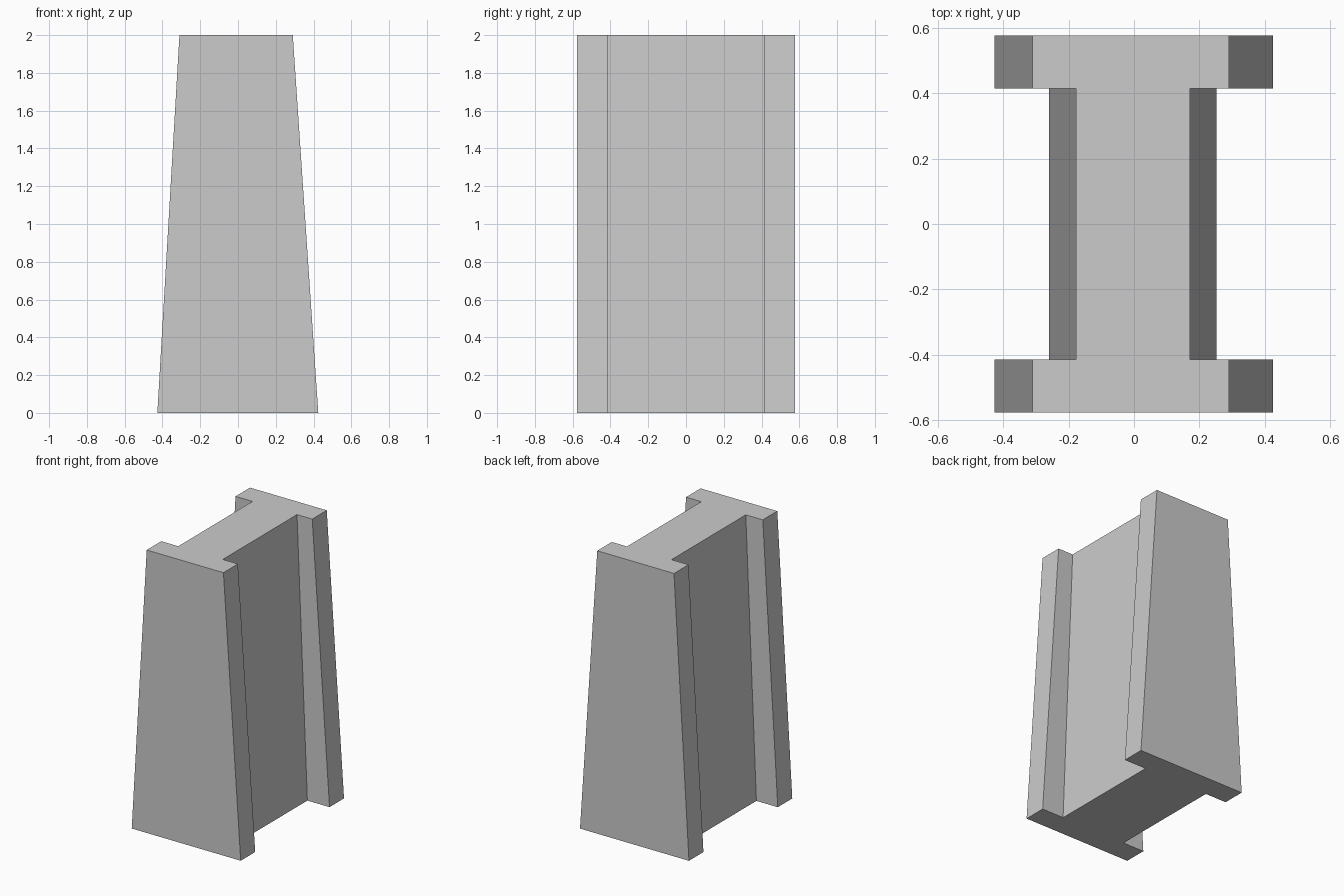
import bpy
import bmesh

cube = bpy.data.objects.get("Cube")
if cube:
    bpy.data.objects.remove(cube, do_unlink=True)

# Plain grey finish
grey = bpy.data.materials.new("light_grey")
grey.use_nodes = True
colour = (0.6, 0.6, 0.6, 1.0)
grey.diffuse_color = colour
grey.node_tree.nodes["Principled BSDF"].inputs["Base Color"].default_value = colour

HALF_DEPTH = 0.577   # outer face of each flange
WEB_DEPTH = 0.415    # inner face of each flange


def i_section(bm, z, flange_left, flange_right, web_left, web_right):
    """Ring of an I-shaped outline, counter-clockwise from above."""
    right = [(flange_right, -HALF_DEPTH), (flange_right, -WEB_DEPTH),
             (web_right, -WEB_DEPTH), (web_right, WEB_DEPTH),
             (flange_right, WEB_DEPTH), (flange_right, HALF_DEPTH)]
    swap = {flange_right: flange_left, web_right: web_left}
    left = [(swap[x], y) for x, y in reversed(right)]
    return [bm.verts.new((x, y, z)) for x, y in right + left]


# Tapered I-shaped pier, lofted from the base outline to the top outline
bm = bmesh.new()
base = i_section(bm, 0, -0.427, 0.425, -0.26, 0.252)
top = i_section(bm, 2, -0.31, 0.29, -0.177, 0.171)
bm.faces.new(reversed(base))
bm.faces.new(top)
count = len(base)
for i in range(count):
    j = (i + 1) % count
    bm.faces.new((base[i], base[j], top[j], top[i]))
bmesh.ops.recalc_face_normals(bm, faces=bm.faces[:])

mesh = bpy.data.meshes.new("tapered_pier")
bm.to_mesh(mesh)
bm.free()
mesh.materials.append(grey)
pier = bpy.data.objects.new("tapered_pier", mesh)
bpy.context.collection.objects.link(pier)
